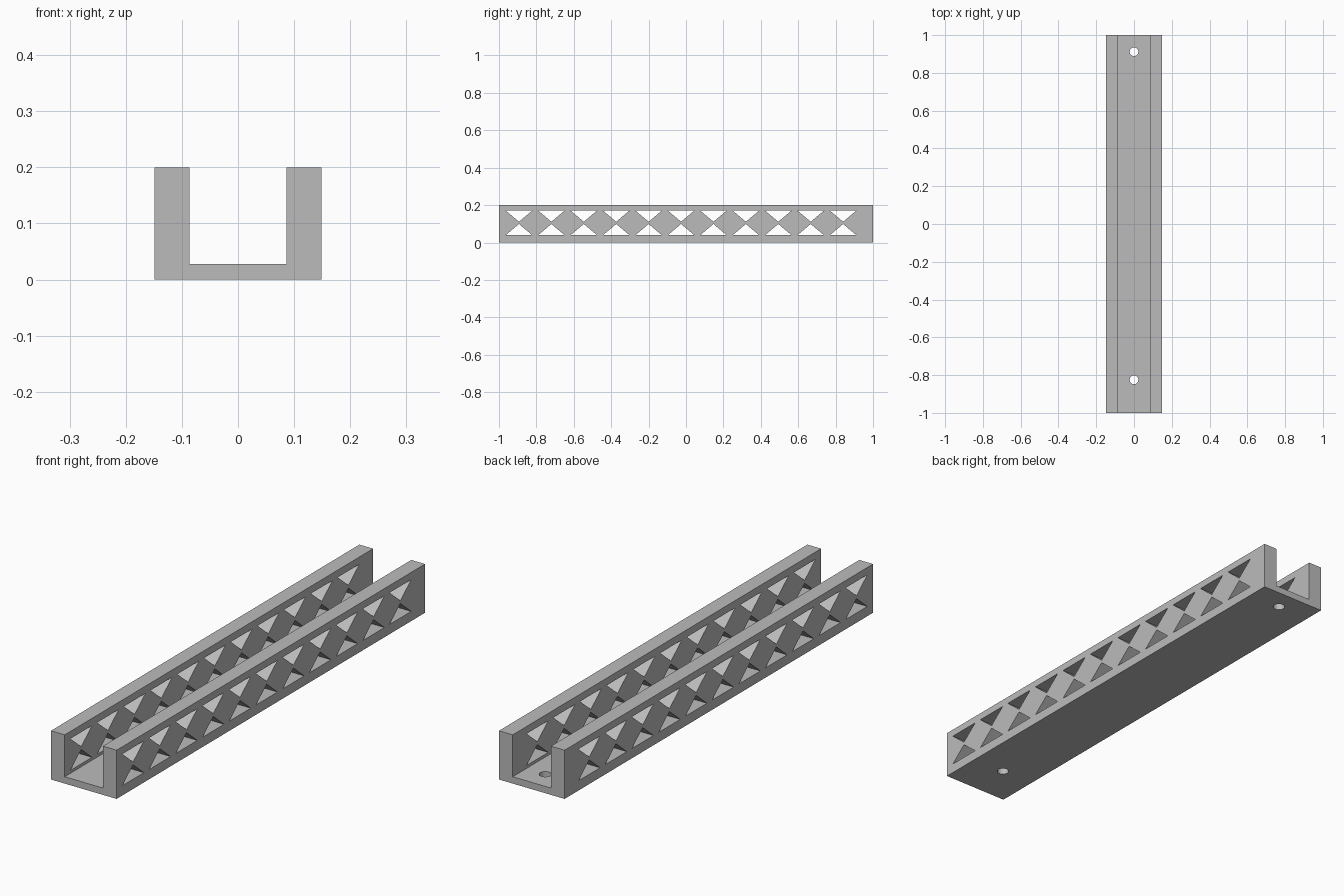
import bpy, bmesh, math
from mathutils import Matrix, Vector

cube = bpy.data.objects.get("Cube")
if cube:
    bpy.data.objects.remove(cube, do_unlink=True)

HALF_W, INNER, HEIGHT, FLOOR = 0.149, 0.0866, 0.2, 0.028
BAYS, FIRST, PITCH, HALF_BASE = 11, -0.893, 0.1733, 0.07

grey = bpy.data.materials.new("plain_grey")
grey.use_nodes = True
colour = (0.5, 0.5, 0.5, 1)
grey.diffuse_color = colour
grey.node_tree.nodes["Principled BSDF"].inputs["Base Color"].default_value = colour


def prism(bm, points, sweep):
    """Closed solid swept from a flat outline."""
    face = bm.faces.new([bm.verts.new(p) for p in points])
    swept = bmesh.ops.extrude_face_region(bm, geom=[face], use_keep_orig=True)
    verts = [g for g in swept["geom"] if isinstance(g, bmesh.types.BMVert)]
    bmesh.ops.translate(bm, verts=verts, vec=Vector(sweep))


def make_object(name, bm):
    bmesh.ops.recalc_face_normals(bm, faces=bm.faces)
    mesh = bpy.data.meshes.new(name)
    bm.to_mesh(mesh)
    bm.free()
    mesh.materials.append(grey)
    obj = bpy.data.objects.new(name, mesh)
    bpy.context.collection.objects.link(obj)
    return obj


# U-shaped channel
bm = bmesh.new()
half = [(HALF_W, 0), (HALF_W, HEIGHT), (INNER, HEIGHT), (INNER, FLOOR)]
outline = half + [(-x, z) for x, z in reversed(half)]
prism(bm, [(x, -1, z) for x, z in outline], (0, 2, 0))
channel = make_object("truss_channel", bm)

# Triangular openings through both walls
bm = bmesh.new()
for i in range(BAYS):
    y = FIRST + i * PITCH
    for base, apex in ((0.04, 0.099), (0.17, 0.111)):
        prism(bm, [(-0.2, y - HALF_BASE, base), (-0.2, y + HALF_BASE, base),
                   (-0.2, y, apex)], (0.4, 0, 0))

# Round mounting holes through the floor
for y in (-0.825, 0.912):
    bmesh.ops.create_cone(bm, cap_ends=True, segments=32, radius1=0.023, radius2=0.023,
                          depth=0.06, matrix=Matrix.Translation((0, y, 0.01)))
cutter = make_object("opening_cutter", bm)
cutter.hide_render = True

# Cut the openings, then drop the cutter
cut = channel.modifiers.new("openings", 'BOOLEAN')
cut.operation = 'DIFFERENCE'
cut.solver = 'EXACT'
cut.object = cutter
bpy.context.view_layer.objects.active = channel
channel.select_set(True)
bpy.ops.object.modifier_apply(modifier=cut.name)
bpy.data.objects.remove(cutter, do_unlink=True)
bpy.ops.object.shade_smooth_by_angle(angle=math.radians(30))
